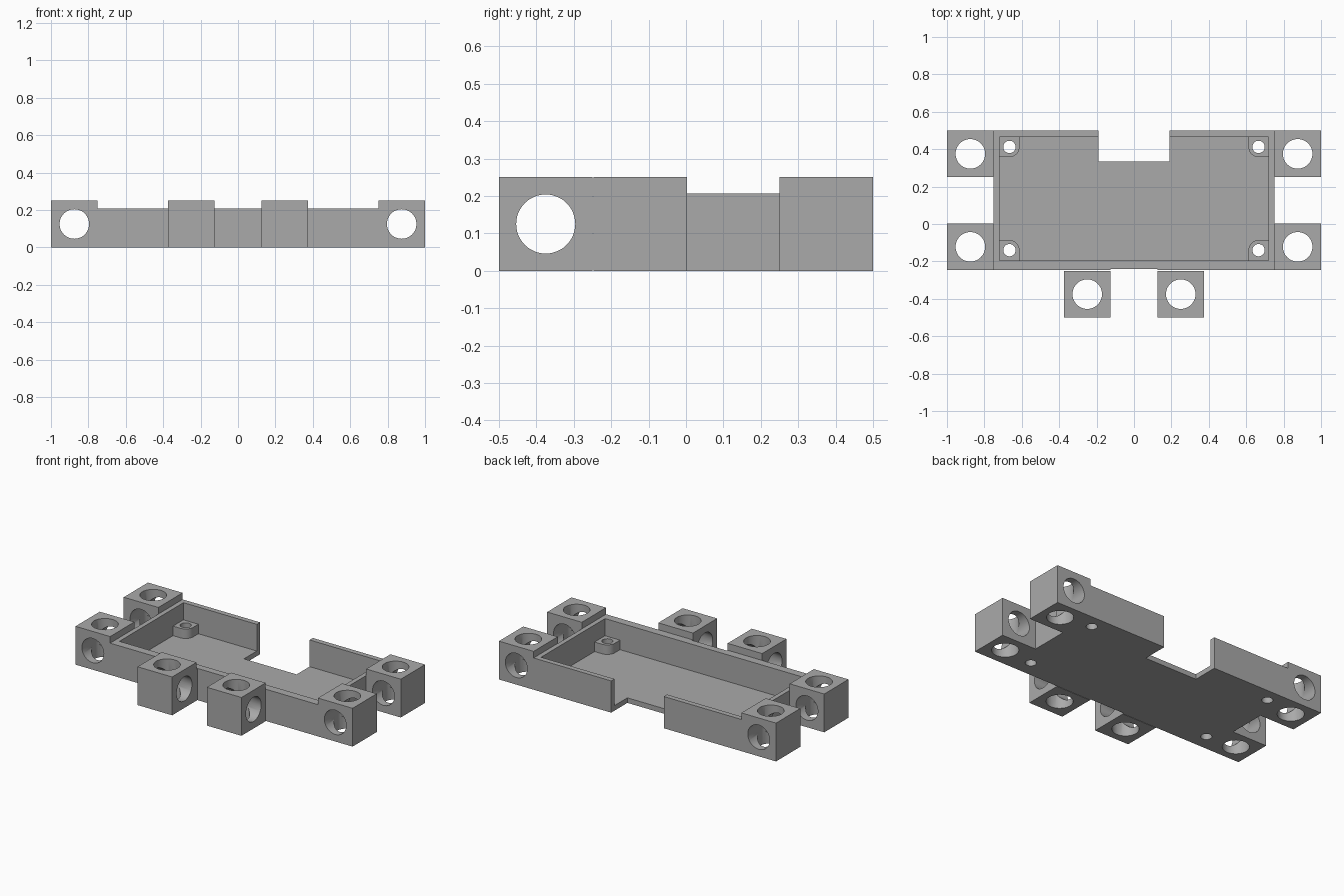
import bpy, bmesh
from math import pi, cos, sin
from mathutils import Vector, Matrix

cube = bpy.data.objects.get("Cube")
if cube:
    bpy.data.objects.remove(cube)

GREY = (0.4, 0.4, 0.4, 1)
grey = bpy.data.materials.new("grey plastic")
grey.use_nodes = True
grey.diffuse_color = GREY
grey.node_tree.nodes["Principled BSDF"].inputs["Base Color"].default_value = GREY

LUG = 0.25          # lug edge length
BORE = 0.079        # lug hole radius
FLOOR = 0.033       # tray floor thickness
WALL_TOP = 0.207
POST_TOP = 0.095


def finish(name, bm):
    bmesh.ops.recalc_face_normals(bm, faces=bm.faces)
    mesh = bpy.data.meshes.new(name)
    bm.to_mesh(mesh)
    bm.free()
    mesh.materials.append(grey)
    obj = bpy.data.objects.new(name, mesh)
    bpy.context.collection.objects.link(obj)
    return obj


def box(name, low, high):
    low, high = Vector(low), Vector(high)
    bm = bmesh.new()
    bmesh.ops.create_cube(bm, size=1, matrix=Matrix.Translation((low + high) / 2)
                          @ Matrix.Diagonal((*(high - low), 1)))
    return finish(name, bm)


def rod(name, centre, axis, radius, length):
    turn = Vector((0, 0, 1)).rotation_difference(Vector(axis)).to_matrix().to_4x4()
    bm = bmesh.new()
    bmesh.ops.create_cone(bm, cap_ends=True, segments=48, radius1=radius, radius2=radius,
                          depth=length, matrix=Matrix.Translation(centre) @ turn)
    return finish(name, bm)


def cut(obj, cutter):
    """Subtract the cutter from obj, then discard it."""
    mod = obj.modifiers.new("cut", "BOOLEAN")
    mod.operation, mod.solver, mod.object = "DIFFERENCE", "EXACT", cutter
    bpy.context.view_layer.objects.active = obj
    bpy.ops.object.modifier_apply(modifier=mod.name)
    bpy.data.objects.remove(cutter)


def smooth(obj):
    bpy.ops.object.select_all(action="DESELECT")
    obj.select_set(True)
    bpy.context.view_layer.objects.active = obj
    bpy.ops.object.shade_smooth_by_angle(angle=pi / 6)


def lug(name, x, y, axis):
    """Cube with one vertical and one horizontal hole."""
    centre = Vector((x, y, LUG / 2))
    half = Vector((LUG, LUG, LUG)) / 2
    obj = box(name, centre - half, centre + half)
    for direction in ((0, 0, 1), axis):
        cut(obj, rod("bore", centre, direction, BORE, LUG * 2))
    smooth(obj)


def post(name, x, y, sx, sy):
    """Corner post, rounded towards the middle of the tray."""
    r = 0.054
    outline = [(-r, -r), (r, -r)]
    outline += [(r * cos(a * pi / 16), r * sin(a * pi / 16)) for a in range(9)]
    outline += [(-r, r)]
    bm = bmesh.new()
    face = bm.faces.new([bm.verts.new((x - sx * u, y - sy * v, FLOOR)) for u, v in outline])
    ext = bmesh.ops.extrude_face_region(bm, geom=[face], use_keep_orig=True)
    tops = [g for g in ext["geom"] if isinstance(g, bmesh.types.BMVert)]
    bmesh.ops.translate(bm, verts=tops, vec=(0, 0, POST_TOP - FLOOR))
    obj = finish(name, bm)
    cut(obj, rod("screw_bore", (x, y, 0), (0, 0, 1), 0.033, 1))
    smooth(obj)


# Open tray with a gap in the back wall
tray = box("tray", (-0.75, -0.247, 0), (0.75, 0.5, WALL_TOP))
cut(tray, box("cavity", (-0.72, -0.194, FLOOR), (0.72, 0.466, 1)))
cut(tray, box("back_gap", (-0.19, 0.333, -1), (0.19, 1, 1)))
cut(tray, box("front_relief", (-0.125, -1, -1), (0.125, -0.24, 1)))

# Screw posts in the four tray corners
for side, sx in (("right", -1), ("left", 1)):
    for end, y, sy in (("front", -0.14, -1), ("back", 0.412, 1)):
        x = sx * 0.666
        cut(tray, rod("screw_bore", (x, y, 0), (0, 0, 1), 0.033, 1))
        post(f"{end}_{side}_screw_post", x, y, sx, sy)
smooth(tray)

# Mounting lugs on the sides and the front
for side, sx in (("right", -1), ("left", 1)):
    lug(f"{side}_front_lug", sx * 0.875, -0.122, (0, 1, 0))
    lug(f"{side}_back_lug", sx * 0.875, 0.375, (0, 1, 0))
    lug(f"front_{side}_lug", sx * 0.25, -0.375, (1, 0, 0))
